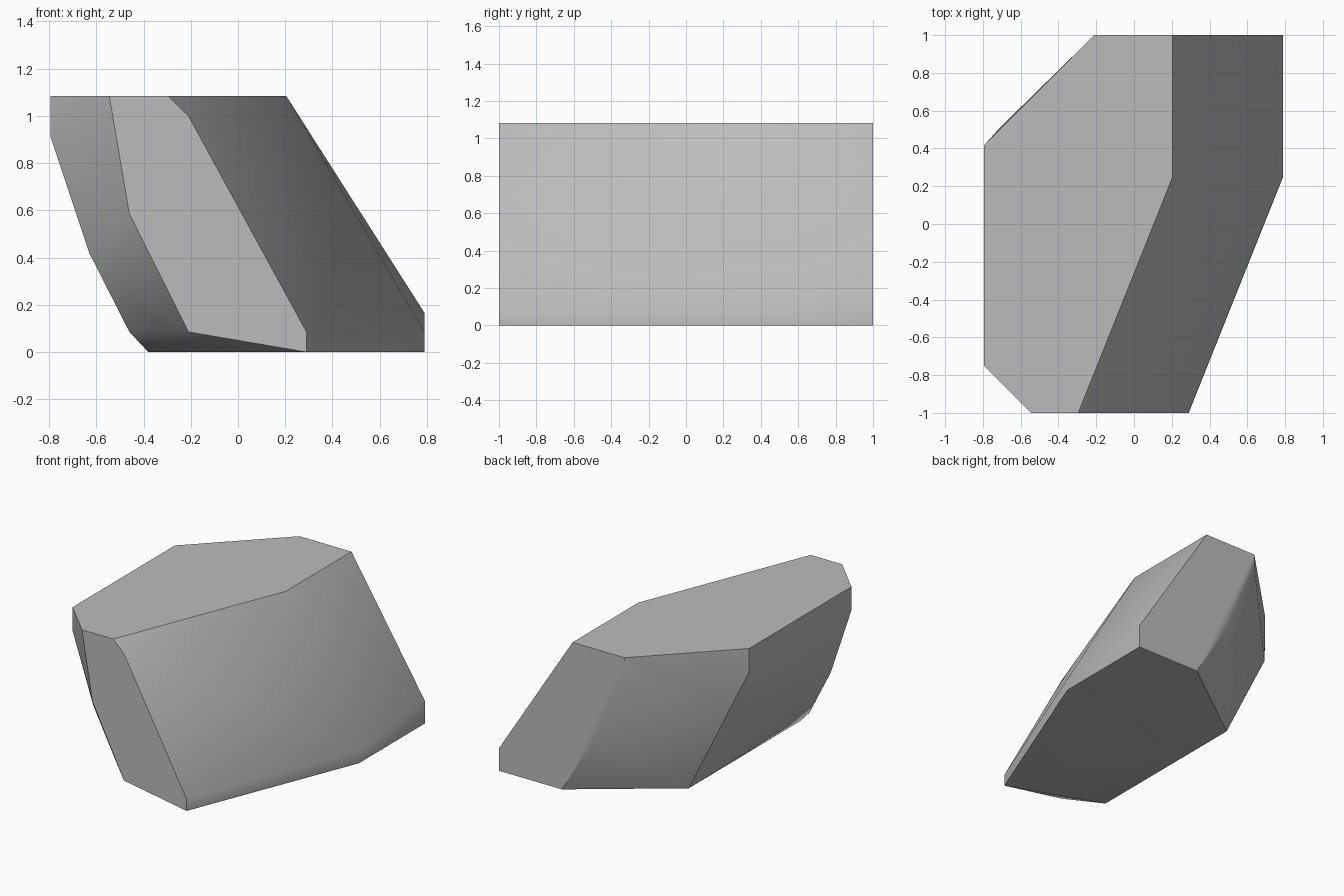
import bpy
import bmesh
from math import radians

default_cube = bpy.data.objects.get("Cube")
if default_cube:
    bpy.data.objects.remove(default_cube, do_unlink=True)

TOP = 1.083      # height of the flat top
BEVEL = 0.085    # height of the worn lower edge
FRONT, BACK, LEFT_CUT = -1, 1, -0.75


def at_height(outline, z):
    """Lift a flat outline of x, y pairs to one height."""
    return [(x, y, z) for x, y in outline]


def on_slice(profile, y):
    """Stand an x, z profile up at one depth."""
    return [(x, y, z) for x, z in profile]


def stone_material():
    grey = (0.5, 0.5, 0.5, 1)
    material = bpy.data.materials.new("stone grey")
    material.use_nodes = True
    material.diffuse_color = grey
    shader = material.node_tree.nodes["Principled BSDF"]
    shader.inputs["Base Color"].default_value = grey
    shader.inputs["Roughness"].default_value = 0.9
    return material


# Flat top and flat base
corners = at_height([(-0.21, BACK), (0.205, BACK), (0.205, 0.25), (-0.295, FRONT),
                     (-0.545, FRONT), (-0.795, LEFT_CUT), (-0.795, 0.415)], TOP)
corners += at_height([(0.29, BACK), (0.79, BACK), (0.79, 0.25), (0.29, FRONT),
                      (-0.38, LEFT_CUT), (-0.38, 0.51)], 0)

# Leaning front and back ends
corners += on_slice([(-0.21, 1), (0.29, BEVEL), (-0.21, BEVEL), (-0.46, 0.585)], FRONT)
corners += on_slice([(-0.21, 1), (0.04, 0.415), (0.79, 0.165)], BACK)

# Undercut side, its rear corner and the worn edge opposite
corners += on_slice([(-0.795, 0.915), (-0.63, 0.42), (-0.46, BEVEL)], LEFT_CUT)
corners += [(-0.795, 0.415, 0.915), (-0.71, 0.51, 0.665), (0.79, 0.25, BEVEL)]

# Wrap the corners in one faceted boulder
mesh = bpy.data.meshes.new("boulder")
bm = bmesh.new()
for corner in corners:
    bm.verts.new(corner)
bmesh.ops.convex_hull(bm, input=bm.verts[:])
loose = [v for v in bm.verts if not v.link_faces]
bmesh.ops.delete(bm, geom=loose, context='VERTS')
bmesh.ops.dissolve_limit(bm, angle_limit=radians(1), verts=bm.verts[:], edges=bm.edges[:])
bmesh.ops.recalc_face_normals(bm, faces=bm.faces[:])
bm.to_mesh(mesh)
bm.free()
mesh.materials.append(stone_material())

boulder = bpy.data.objects.new("boulder", mesh)
bpy.context.collection.objects.link(boulder)

# Soft shading across shallow facets, crisp main edges
bpy.ops.object.select_all(action='DESELECT')
boulder.select_set(True)
bpy.context.view_layer.objects.active = boulder
bpy.ops.object.shade_smooth_by_angle(angle=radians(40))
